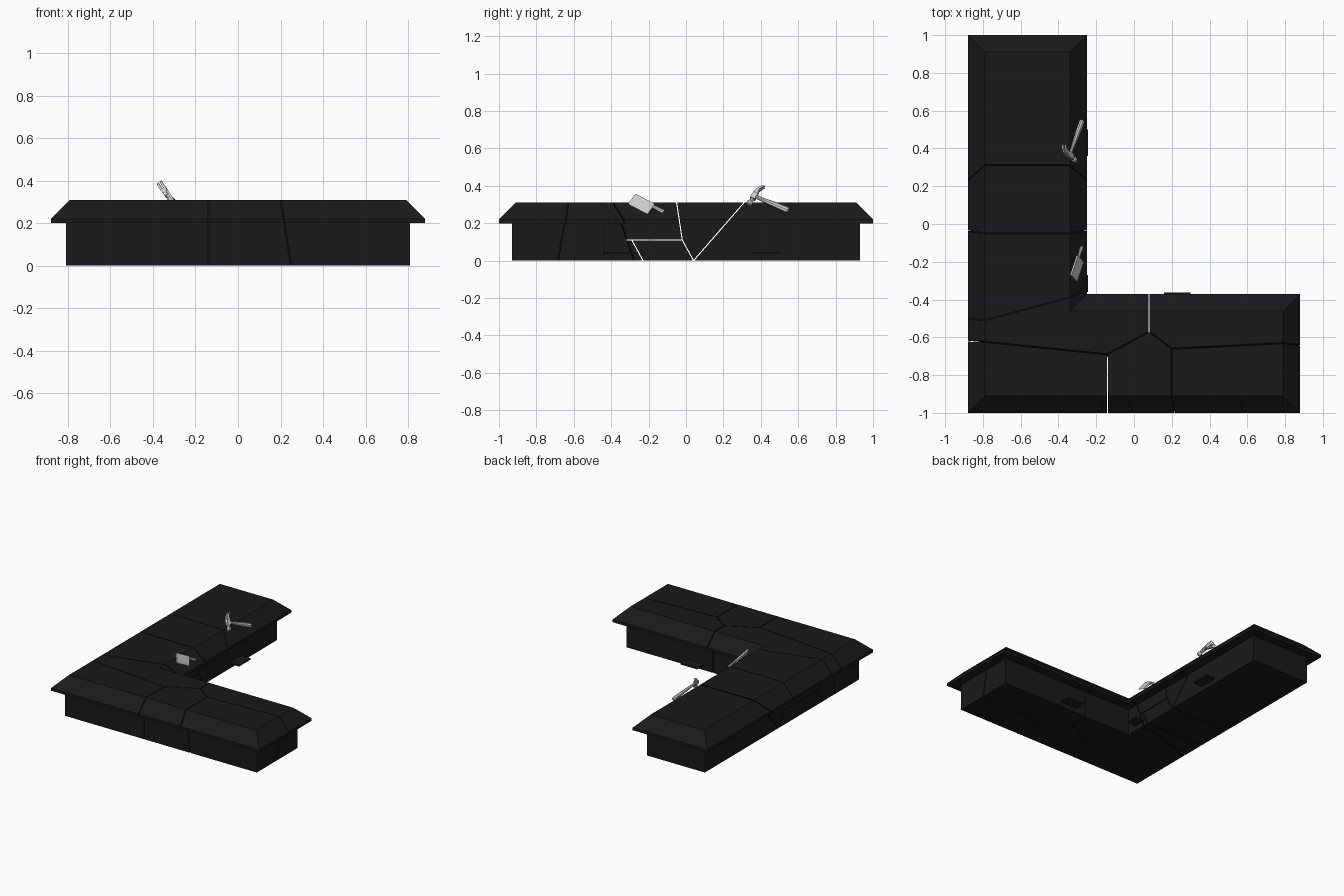
import bpy, bmesh, math
from mathutils import Vector, Matrix

if "Cube" in bpy.data.objects:
    bpy.data.objects.remove(bpy.data.objects["Cube"])

TOP, GAP = 0.31, 0.003


def material(name, col):
    m = bpy.data.materials.new(name)
    m.diffuse_color = (*col, 1)
    m.use_nodes = True
    m.node_tree.nodes["Principled BSDF"].inputs["Base Color"].default_value = m.diffuse_color
    return m


BLACK = material("black_stone", (0.01, 0.01, 0.01))
STEEL = material("tool_steel", (0.55, 0.55, 0.55))


def finish(bm, name, mat):
    bmesh.ops.recalc_face_normals(bm, faces=bm.faces)
    me = bpy.data.meshes.new(name)
    bm.to_mesh(me)
    bm.free()
    me.materials.append(mat)
    ob = bpy.data.objects.new(name, me)
    bpy.context.collection.objects.link(ob)
    return ob


def loft(bm, rings):
    """Bridge closed rings of points; returns the vertex rings."""
    vs = [[bm.verts.new(p) for p in r] for r in rings]
    n = len(vs[0])
    for a, b in zip(vs, vs[1:]):
        for i in range(n):
            j = (i + 1) % n
            bm.faces.new((a[i], a[j], b[j], b[i]))
    return vs


def capped(bm, rings):
    vs = loft(bm, rings)
    bm.faces.new(vs[0])
    bm.faces.new(vs[-1])


# L-shaped counter: recessed body, overhanging top with sloped edge
def counter():
    bm = bmesh.new()

    def outline(d, z):
        return [(-.88 + d, -1 + d, z), (.88 - d, -1 + d, z), (.88 - d, -.37 - d, z),
                (-.25 - d, -.37 - d, z), (-.25 - d, 1 - d, z), (-.88 + d, 1 - d, z)]
    vs = loft(bm, [outline(d, z) for d, z in
                   ((.07, 0), (.07, .2), (0, .2), (0, .22), (.09, TOP))])
    for r in (vs[0], vs[-1]):
        bm.faces.new((r[0], r[1], r[2], r[3]))
        bm.faces.new((r[0], r[3], r[4], r[5]))
    bmesh.ops.recalc_face_normals(bm, faces=bm.faces)
    return bm


# Crack planes: line on the top face, plus lean per unit of height
def crack(ax, ay, bx, by, lx=0, ly=0):
    n = Vector((bx - ax, by - ay, 0)).cross(Vector((lx, ly, 1))).normalized()
    return Vector((ax, ay, TOP)), n


PLANES = {
    "A": crack(-.8, .31, -.3, .31, ly=.87),
    "B": crack(-.8, -.05, -.3, -.05, ly=-.15),
    "K": crack(-.8, -.13, -.3, -.13, ly=-.55),
    "F": crack(-.8, -.40, -.3, -.40, ly=-.55),
    "C": crack(-.79, -.51, -.34, -.39, ly=-.35),
    "P": crack(-.88, -.615, -.14, -.69, ly=.052),
    "Q": crack(-.14, -.69, .08, -.57, ly=.052),
    "R": crack(.08, -.57, .2, -.66, ly=.052),
    "S": crack(.2, -.66, .8, -.63, ly=.18),
    "G": crack(.08, -.57, .08, -.3),
    "J": crack(-.14, -1, -.14, -.69),
    "E": crack(.2, -1, .2, -.66, lx=-.16),
    "H": (Vector((0, 0, .11)), Vector((0, 0, 1))),
}
# Pieces: + keeps the left (or lower) side of a crack, - the other
PIECES = {
    "back_end": "+A", "back_wedge": "-A+B+K", "side_slab": "-B+C-H",
    "side_lower": "-K+F+H", "side_lower_inner": "-F+C+H",
    "corner": "-C+P+Q+G", "front_left": "-P+J", "front_middle": "-J-Q-R+E",
    "right_back": "-G+R+S", "right_front": "-E-S",
}
for name, code in PIECES.items():
    bm = counter()
    for sign, key in zip(code[::2], code[1::2]):
        co, no = PLANES[key]
        no = no if sign == "+" else -no
        bmesh.ops.bisect_plane(bm, geom=bm.verts[:] + bm.edges[:] + bm.faces[:], dist=1e-6,
                               plane_co=co - no * GAP, plane_no=no, clear_outer=True)
        bmesh.ops.holes_fill(bm, edges=[e for e in bm.edges if e.is_boundary], sides=0)
    finish(bm, "counter_" + name, BLACK)


def box(bm, lo, hi):
    size = [h - l for l, h in zip(lo, hi)]
    mid = [(h + l) / 2 for l, h in zip(lo, hi)]
    bmesh.ops.create_cube(bm, size=1, matrix=Matrix.Translation(mid) @ Matrix.Diagonal((*size, 1)))


# Small flat ledges on the inner walls
for i, (lo, hi) in enumerate([((-.325, .36, .035), (-.243, .5, .045)),
                              ((-.325, -.36, .035), (-.243, -.27, .045)),
                              ((.16, -.445, .035), (.3, -.362, .045))]):
    bm = bmesh.new()
    box(bm, lo, hi)
    finish(bm, f"ledge_{i + 1}", BLACK)


def frame(origin, x, z):
    """Placement with local x and z axes along the given directions."""
    z = Vector(z).normalized()
    y = z.cross(Vector(x)).normalized()
    m = Matrix((y.cross(z), y, z)).transposed().to_4x4()
    m.translation = origin
    return m


def ring(z, rx, ry, n=8):
    return [(rx * math.cos(math.tau * (i + .5) / n), ry * math.sin(math.tau * (i + .5) / n), z)
            for i in range(n)]


# Claw hammer: local x along the head to the claw, z up the handle
place = frame((-.34, .365, .345), (-.055, .08, .085), (-.065, -.18, .075))
bm = bmesh.new()
capped(bm, [ring(z, rx, ry) for z, rx, ry in
            ((-.208, .014, .011), (-.2, .018, .014), (-.12, .016, .012),
             (-.05, .011, .009), (.016, .010, .009))])
bm.transform(place)
finish(bm, "hammer_handle", STEEL)

bm = bmesh.new()
box(bm, (-.02, -.013, -.014), (.02, .013, .014))
capped(bm, [[(x, b, a) for a, b, _ in ring(0, r, r)] for x, r in
            ((-.015, .011), (-.036, .011), (-.04, .016), (-.058, .016), (-.062, .013))])
profile = [(.018, .014), (.045, .009), (.068, -.006), (.078, -.022),
           (.06, -.012), (.042, -.006), (.018, -.012)]
for s in (-1, 1):
    capped(bm, [[(x, s * y0, z) for x, z in profile] for y0 in (.003, .014)])
bm.transform(place)
finish(bm, "hammer_head", STEEL)

# Cleaver: local x from spine to edge, z along the blade to the handle
place = frame((-.335, -.27, .355), (.035, -.035, -.055), (.035, .105, -.055))
bm = bmesh.new()
capped(bm, [[(0, -.005, z), (.06, -.005, z), (.074, 0, z), (.06, .005, z), (0, .005, z)]
            for z in (0, .122)])
bm.transform(place)
finish(bm, "cleaver_blade", STEEL)
bm = bmesh.new()
capped(bm, [[(x + .016, y, z) for x, y, z in ring(z, rx, ry)] for z, rx, ry in
            ((.118, .010, .007), (.15, .011, .008), (.18, .013, .009), (.186, .010, .007))])
bm.transform(place)
finish(bm, "cleaver_handle", STEEL)
